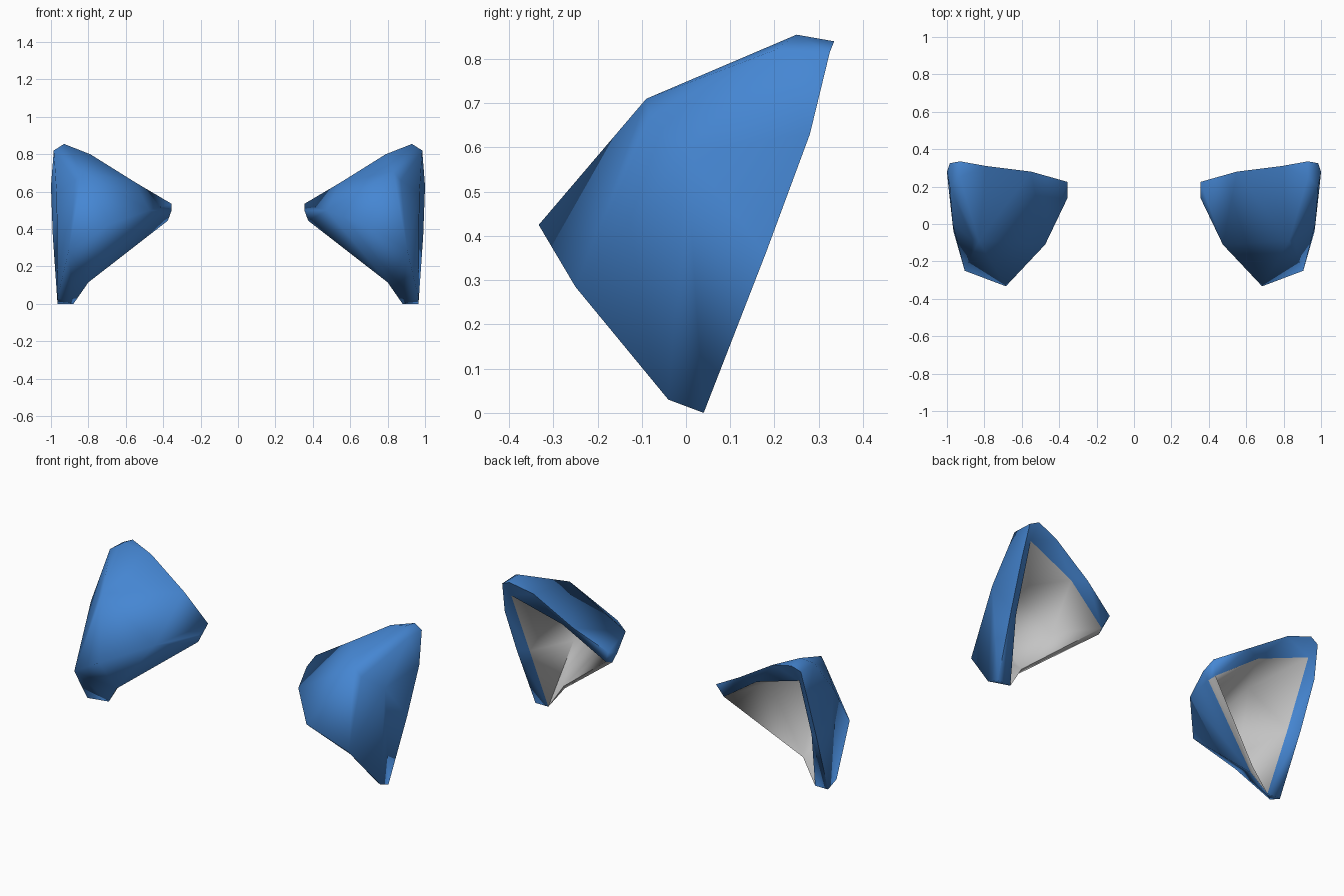
import bpy, bmesh, math

if "Cube" in bpy.data.objects:
    bpy.data.objects.remove(bpy.data.objects["Cube"])


def material(name, rgb):
    m = bpy.data.materials.new(name)
    m.diffuse_color = (*rgb, 1)
    m.use_nodes = True
    m.node_tree.nodes["Principled BSDF"].inputs["Base Color"].default_value = m.diffuse_color
    return m


blue = material("blue shell", (0.06, 0.24, 0.65))
grey = material("grey lining", (0.55, 0.55, 0.55))

# corner points of the pad on the +x side
P = {
    # top corner
    "t1": (.93, .25, .855), "t2": (.985, .20, .82), "t3": (.93, .335, .84), "t4": (.985, .325, .815),
    # outer edge and bottom corner
    "s1": (1.0, .28, .63), "s2": (.99, .18, .36), "m": (.97, 0, .59),
    "b1": (.965, .04, 0), "b2": (.965, -.04, .03), "b3": (.88, .04, 0), "b4": (.80, 0, .115),
    # front bulge
    "a1": (.685, -.333, .425), "a2": (.905, -.25, .285), "a3": (.83, -.09, .71),
    "f": (.87, -.08, .66), "p": (.475, -.11, .50),
    # inner corner and upper ridge
    "i1": (.355, .225, .535), "i2": (.355, .14, .50), "i3": (.375, .16, .445),
    "r1": (.55, .28, .65), "r2": (.79, .31, .80),
    # opening at the back
    "ot": (.95, .29, .74), "om": (.64, .25, .635), "oi": (.39, .20, .46), "on": (.93, .145, .36),
    "b5": (.79, .025, .14),
    # inside of the bulge
    "c1": (.69, -.25, .45), "c2": (.86, -.17, .32), "c3": (.82, -.04, .65), "cp": (.52, -.05, .49),
}


def fan(centre, ring):
    """Triangles from a centre point to each step along a ring."""
    ring = ring.split()
    return [[centre, a, b] for a, b in zip(ring, ring[1:])]


def polys(text):
    return [part.split() for part in text.split("|")]


# outside: bulge, inner corner, outer side, underside, top cap
outside = (fan("a3", "a1 p r1 r2 t1 t2 f a2 a1")
           + fan("p", "a1 b4 i3 i2 i1 r1")
           + fan("m", "f t2 s1 s2 b1 b2 a2 f")
           + fan("a2", "a1 b4 b3 b2")
           + polys("b2 b1 b3|t1 t3 t4 t2|t1 r2 t3|t2 t4 s1"))
# rolled rim round the opening
rim = polys("r2 r1 om|r2 om ot|r2 ot t3|r1 i1 oi om|i1 i2 i3 oi")
rim += polys("t3 ot t4|t4 ot s1|s1 ot on|s1 on s2|s2 on b3 b1")
# hollow inside and its lower lip
lining = (fan("c3", "cp om ot on c2 c1 cp") + fan("b5", "oi cp c1 c2 b3")
          + fan("cp", "om oi") + polys("b3 c2 on|oi i3 b4 b5|b5 b4 b3"))


def build_pad(name, side):
    bm = bmesh.new()
    v = {k: bm.verts.new((side * x, y, z)) for k, (x, y, z) in P.items()}
    for index, faces in enumerate((outside + rim, lining)):
        for face in faces:
            bm.faces.new([v[k] for k in face]).material_index = index
    bmesh.ops.recalc_face_normals(bm, faces=bm.faces)
    mesh = bpy.data.meshes.new(name)
    bm.to_mesh(mesh)
    bm.free()
    mesh.materials.append(blue)
    mesh.materials.append(grey)
    ob = bpy.data.objects.new(name, mesh)
    bpy.context.collection.objects.link(ob)
    bpy.ops.object.select_all(action='DESELECT')
    ob.select_set(True)
    bpy.context.view_layer.objects.active = ob
    bpy.ops.object.shade_smooth_by_angle(angle=math.radians(100))


# mirrored pair of pads
build_pad("right_pad", 1)
build_pad("left_pad", -1)
